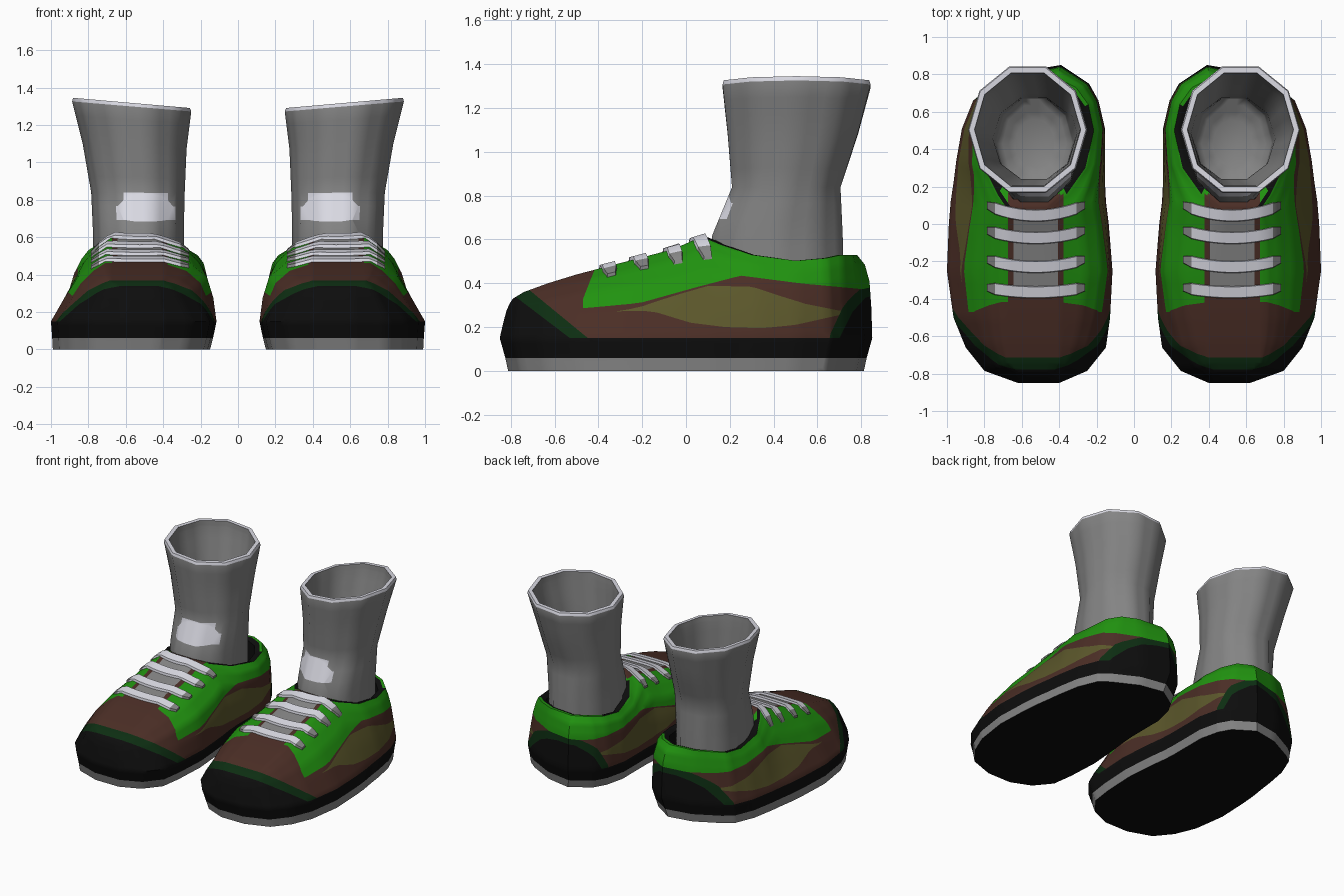
import bpy, bmesh, math
from mathutils import Vector
from mathutils.bvhtree import BVHTree

if "Cube" in bpy.data.objects:
    bpy.data.objects.remove(bpy.data.objects["Cube"])

COLOURS = [("black", (.004, .004, .004)), ("grey", (.23, .23, .23)),
           ("off_white", (.70, .70, .77)), ("brown", (.07, .027, .019)),
           ("bright_green", (.015, .29, .005)), ("olive", (.105, .095, .024)),
           ("dark_green", (.004, .027, .006))]
BLACK, GREY, WHITE, BROWN, GREEN, OLIVE, DARK = range(7)
MATS = []
for name, c in COLOURS:
    m = bpy.data.materials.new(name)
    m.diffuse_color = (*c, 1)
    m.use_nodes = True
    m.node_tree.nodes["Principled BSDF"].inputs["Base Color"].default_value = m.diffuse_color
    MATS.append(m)


def finish(bm, name, angle=40):
    """Turn a right-hand part into an object mirrored to the left."""
    bmesh.ops.recalc_face_normals(bm, faces=bm.faces)
    me = bpy.data.meshes.new(name)
    bm.to_mesh(me)
    bm.free()
    for m in MATS:
        me.materials.append(m)
    ob = bpy.data.objects.new(name, me)
    bpy.context.collection.objects.link(ob)
    bpy.ops.object.select_all(action='DESELECT')
    ob.select_set(True)
    bpy.context.view_layer.objects.active = ob
    bpy.ops.object.shade_smooth_by_angle(angle=math.radians(angle))
    mod = ob.modifiers.new("pair", 'MIRROR')
    mod.use_mirror_merge = False
    return ob


def loft(bm, rings, mats):
    """Join closed rings of verts with quads, one material per band."""
    for a, b, m in zip(rings, rings[1:], mats):
        n = len(a)
        for i in range(n):
            j = (i + 1) % n
            bm.faces.new((a[i], a[j], b[j], b[i])).material_index = m


def interp(pts, t):
    if t <= pts[0][0]:
        return pts[0][1]
    for (a, p), (b, q) in zip(pts, pts[1:]):
        if t <= b:
            return p + (q - p) * (t - a) / (b - a)
    return pts[-1][1]


def cut(bm, f):
    """Cut the mesh along f = 0 so colour borders are clean edges."""
    hits = set()
    for e in bm.edges[:]:
        a, b = e.verts
        fa, fb = f(a.co), f(b.co)
        if fa * fb < 0:
            t = fa / (fa - fb)
            if t < .03:
                hits.add(a)
            elif t > .97:
                hits.add(b)
            else:
                hits.add(bmesh.utils.edge_split(e, a, t)[1])
    if hits:
        bmesh.ops.connect_verts(bm, verts=list(hits))


# ---- shoe: stations toe to heel (y, inner x, outer x, top y, top inner x, top outer x, top z)
ROWS = [(-.85, .40, .62, -.79, .43, .62, .33), (-.785, .25, .80, -.74, .40, .68, .36),
        (-.66, .15, .90, -.63, .40, .70, .40), (-.50, .128, .965, -.50, .40, .71, .44),
        (-.25, .115, 1.0, -.27, .40, .71, .50), (0, .135, .99, -.06, .42, .70, .555),
        (.12, .15, .98, .07, .46, .67, .612), (.22, .155, .965, .16, .36, .73, .575),
        (.34, .155, .95, .30, .26, .80, .53), (.51, .155, .92, .50, .215, .81, .503),
        (.66, .19, .86, .64, .245, .785, .515), (.75, .24, .79, .73, .31, .71, .53),
        (.85, .39, .60, .78, .41, .60, .53)]
ARCH = [(.25, .06, .36), (.5, .18, .68), (.76, .48, .88), (1, 1, 1)]   # outer, inner, height
N, FRONT = len(ROWS), 6


def skew(i):
    """The heel tip lies on the inner side."""
    return .035 if i > N - 3 else 0


def outline(scale, z, tuck=0):
    pts = [(r[2], r[0] - skew(i)) for i, r in enumerate(ROWS)]
    pts += [(r[1] + tuck, r[0]) for r in reversed(ROWS)]
    return [Vector((.56 + (x - .56) * (.5 + scale / 2), y * scale, z)) for x, y in pts]


base = outline(1, .15)
top = [Vector((r[5], r[3] - skew(i) * .5, r[6])) for i, r in enumerate(ROWS)]
top += [Vector((r[4], r[3], r[6])) for r in reversed(ROWS)]
levels = [outline(.955, 0, .025), outline(.97, .06, .012), base]
for uo, ui, v in ARCH:
    level = []
    for i, (a, b) in enumerate(zip(base, top)):
        row = 2 * N - 1 - i
        k = 0 if i < N else min(1, max(0, (row - 1) / 3))     # inner wall steeper behind the toe
        u = uo + (ui - uo) * k
        level.append(Vector((a.x + (b.x - a.x) * u, a.y + (b.y - a.y) * u, a.z + (b.z - a.z) * v)))
    levels.append(level)

bm = bmesh.new()
rings = [[bm.verts.new(p) for p in lv] for lv in levels]
loft(bm, rings, [BROWN] * 6)
for ring, last in ((rings[0], N - 1), (rings[-1], FRONT)):      # sole bottom and vamp
    for i in range(last):
        bm.faces.new((ring[i], ring[i + 1], ring[-2 - i], ring[-1 - i])).material_index = BROWN
collar = rings[-1][FRONT:2 * N - FRONT]                          # padded lining
inner = [[bm.verts.new((.52 + (v.co.x - .52) * s, .46 + (v.co.y - .46) * s, v.co.z - d))
          for v in collar] for s, d in ((.94, .0), (.84, .015), (.84, .2))]
loft(bm, [collar] + inner, [BLACK] * 3)
for f in bm.faces:                                               # tongue tip and heel roll
    c = f.calc_center_median()
    if f.material_index == BLACK and c.z > .48:
        if c.y < .17 and abs(c.x - .55) < .14:
            f.material_index = BROWN
        elif c.y > .62 and f.verts[0] in collar:
            f.material_index = GREEN
bmesh.ops.subdivide_edges(bm, edges=bm.edges[:], cuts=3, use_grid_fill=True)

# Colour borders, each positive inside its area
EYESTAY = [(-.48, .285), (-.21, .31), (.04, .38), (.25, .435), (.52, .40), (.86, .368)]
HIGH = [(-.3, .272), (-.2, .295), (-.05, .345), (.1, .388), (.3, .385), (.42, .345), (.55, .305), (.7, .275)]
LOW = [(-.3, .272), (-.16, .275), (.02, .22), (.18, .2), (.35, .195), (.5, .21), (.7, .255)]
HEEL_D = [(.63, 0), (.65, .15), (.72, .30), (.79, .37), (.86, .385)]
HEEL_B = [(.68, 0), (.70, .15), (.76, .27), (.82, .335), (.86, .345)]
toe_black = lambda p: .15 - .76 * (p.y + .53) - p.z
toe_dark = lambda p: .16 - .82 * (p.y + .46) - p.z
heel_black = lambda p: interp(HEEL_B, p.y) - p.z
heel_dark = lambda p: interp(HEEL_D, p.y) - p.z
stay = lambda p: p.z - interp(EYESTAY, p.y)
stay_end = lambda p: p.y + .47 - max(0, p.z - .33) * .4
high = lambda p: interp(HIGH, p.y) - p.z
low = lambda p: p.z - interp(LOW, p.y)
tongue = lambda p: .148 - abs(p.x - .525)
under = lambda p: .118 - abs(p.x - .525)
for f in (toe_black, toe_dark, heel_black, heel_dark, stay, stay_end, high, low, tongue, under):
    cut(bm, f)


def shoe_colour(p):
    if p.z < .004:
        return BLACK
    if p.z < .06:
        return GREY
    if p.z < .15 or toe_black(p) > 0 or heel_black(p) > 0:
        return BLACK
    if toe_dark(p) > 0 or heel_dark(p) > 0:
        return DARK
    if tongue(p) > 0 and p.y < .16:
        return GREY if under(p) > 0 and -.36 < p.y < .05 else BROWN
    if stay_end(p) > 0 and stay(p) > 0:
        return GREEN
    if high(p) > 0 and low(p) > 0:
        return OLIVE
    return BROWN


for f in bm.faces:
    if f.material_index == BROWN:
        f.material_index = shoe_colour(f.calc_center_median())
tree = BVHTree.FromBMesh(bm)
finish(bm, "shoe")

# ---- laces: ribbons laid over the vamp, grey where they enter the eyelets
bm = bmesh.new()
for mid, end in ((.045, .10), (-.075, -.035), (-.23, -.19), (-.365, -.34)):
    sections, mats = [], []
    for k in range(13):
        s = k / 6 - 1
        x, y = .525 + .262 * s, mid + (end - mid) * s * s
        w = .036 if abs(s) < .95 else .022
        ring = []
        for dy, dz in ((-w, -.02), (-w * .8, .016), (w * .8, .016), (w, -.02)):
            hit = tree.ray_cast(Vector((x, min(y + dy, .06 if abs(s) < .4 else .11), 2)),
                                Vector((0, 0, -1)))[0]
            ring.append(bm.verts.new((x, y + dy, hit.z + dz)))
        sections.append(ring)
        mats.append(WHITE if 1 <= k < 11 else GREY)
    loft(bm, sections, mats)
    for r in (sections[0], sections[-1]):
        bm.faces.new(r).material_index = GREY
finish(bm, "laces", 50)

# ---- sock: ten-sided tube, folded over a rim and closed inside (z, x range, y range)
SOCK = [(.42, .29, .775, .10, .72), (.62, .29, .775, .12, .715), (.84, .285, .785, .21, .705),
        (1.10, .275, .83, .19, .785), (1.325, .25, .887, .167, .842), (1.345, .257, .882, .172, .836),
        (1.345, .285, .853, .20, .808), (1.30, .29, .848, .205, .803), (1.08, .305, .80, .22, .75),
        (.80, .315, .755, .24, .675), (.58, .33, .735, .19, .67), (.52, .42, .64, .30, .56)]
bm = bmesh.new()
rings = []
for z, x0, x1, y0, y1 in SOCK:
    ring = []
    for i in range(10):
        a = math.tau * i / 10
        x = (x0 + x1) / 2 + (x1 - x0) / 2 * math.cos(a)
        y = (y0 + y1) / 2 + (y1 - y0) / 2 * math.sin(a) / math.sin(math.radians(72))
        tilt = .08 * (x - .88) * max(0, z - .8) / .5
        ring.append(bm.verts.new((x, y, z + tilt)))
    rings.append(ring)
loft(bm, rings, [GREY] * 4 + [WHITE] * 2 + [GREY] * 5)
bm.faces.new(rings[-1]).material_index = GREY
bmesh.ops.recalc_face_normals(bm, faces=bm.faces)
bmesh.ops.subdivide_edges(bm, edges=bm.edges[:], cuts=2, use_grid_fill=True)
# light patch on the instep
patch = lambda p: 1 - abs((p.x - .495) / .15) ** 3 - abs((p.z - .755) / .08) ** 3 if p.y < .42 else -1
cut(bm, patch)
bm.normal_update()
for f in bm.faces:
    if patch(f.calc_center_median()) > 0 and f.normal.y < -.3:
        f.material_index = WHITE
finish(bm, "sock", 60)
